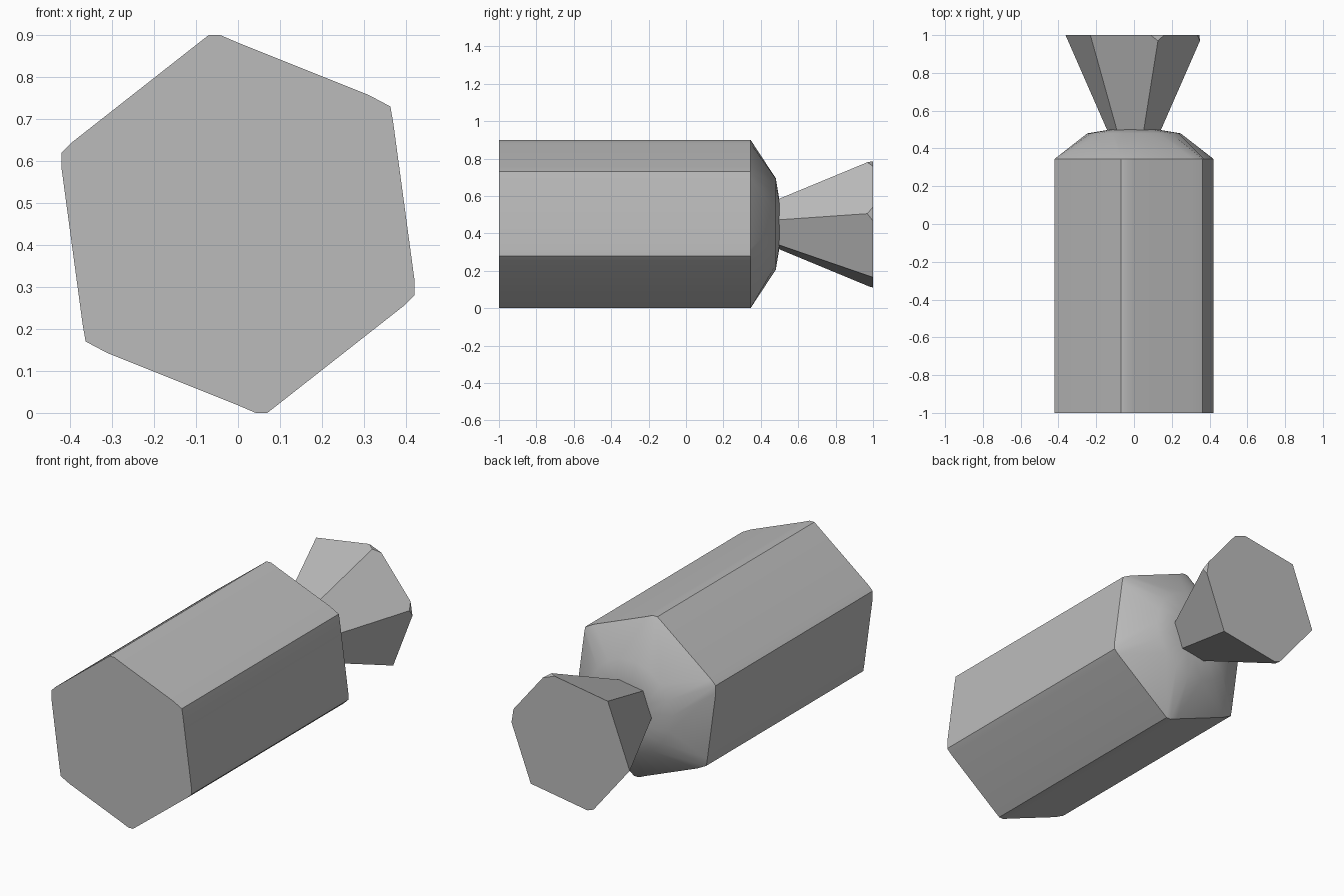
import bpy, bmesh
from math import cos, sin, radians

cube = bpy.data.objects.get("Cube")
if cube:
    bpy.data.objects.remove(cube)

MID = 0.45  # height of the long axis

grey = bpy.data.materials.new("plain grey")
grey.use_nodes = True
colour = (0.5, 0.5, 0.5, 1)
grey.diffuse_color = colour
grey.node_tree.nodes["Principled BSDF"].inputs["Base Color"].default_value = colour


def finish(name, bm, angle):
    bmesh.ops.recalc_face_normals(bm, faces=bm.faces)
    mesh = bpy.data.meshes.new(name)
    bm.to_mesh(mesh)
    bm.free()
    mesh.materials.append(grey)
    obj = bpy.data.objects.new(name, mesh)
    bpy.context.collection.objects.link(obj)
    bpy.ops.object.select_all(action="DESELECT")
    obj.select_set(True)
    bpy.context.view_layer.objects.active = obj
    bpy.ops.object.shade_smooth_by_angle(angle=radians(angle))


def circle(radius, start, count):
    step = radians(360 / count)
    return [(radius * cos(radians(start) + i * step),
             radius * sin(radians(start) + i * step)) for i in range(count)]


# Body: soft-cornered hexagon, half of it repeated by a half turn
half = [(0.0, -0.432), (0.042, -0.45), (0.07, -0.45),
        (0.395, -0.195), (0.42, -0.17), (0.42, -0.13),
        (0.37, 0.24), (0.363, 0.28), (0.31, 0.308)]
outline = half + [(-x, -z) for x, z in half]

# Loft the hexagon into a rounded shoulder
sections = [(-1, outline), (0.345, outline),
            (0.48, circle(0.247, -102, 18)), (0.5, circle(0.125, -102, 18))]
bm = bmesh.new()
rings = [[bm.verts.new((x, y, MID + z)) for x, z in pts] for y, pts in sections]
for a, b in zip(rings, rings[1:]):
    for i in range(len(a)):
        j = (i + 1) % len(a)
        bm.faces.new((a[i], a[j], b[j], b[i]))
bm.faces.new(rings[0])
bm.faces.new(rings[-1])
finish("body", bm, 32)

# Nozzle: flared hexagon with some rim corners clipped
bm = bmesh.new()
neck, rim = circle(0.143, 9, 6), circle(0.367, 9, 6)
clipped = {0: 0.12, 1: 0.12, 4: 0.06}
for i, (x, z) in enumerate(rim):
    nx, nz = neck[i]
    bm.verts.new((nx, 0.495, MID + nz))
    cut = clipped.get(i, 0)
    if not cut:
        bm.verts.new((x, 1, MID + z))
        continue
    for px, pz in (rim[i - 1], rim[(i + 1) % 6]):
        bm.verts.new((x + (px - x) * cut, 1, MID + z + (pz - z) * cut))
    t = cut / 2
    bm.verts.new((x + (nx - x) * t, 1 - 0.505 * t, MID + z + (nz - z) * t))
bmesh.ops.convex_hull(bm, input=bm.verts)
bmesh.ops.dissolve_limit(bm, angle_limit=radians(1), verts=bm.verts, edges=bm.edges)
finish("nozzle", bm, 25)
